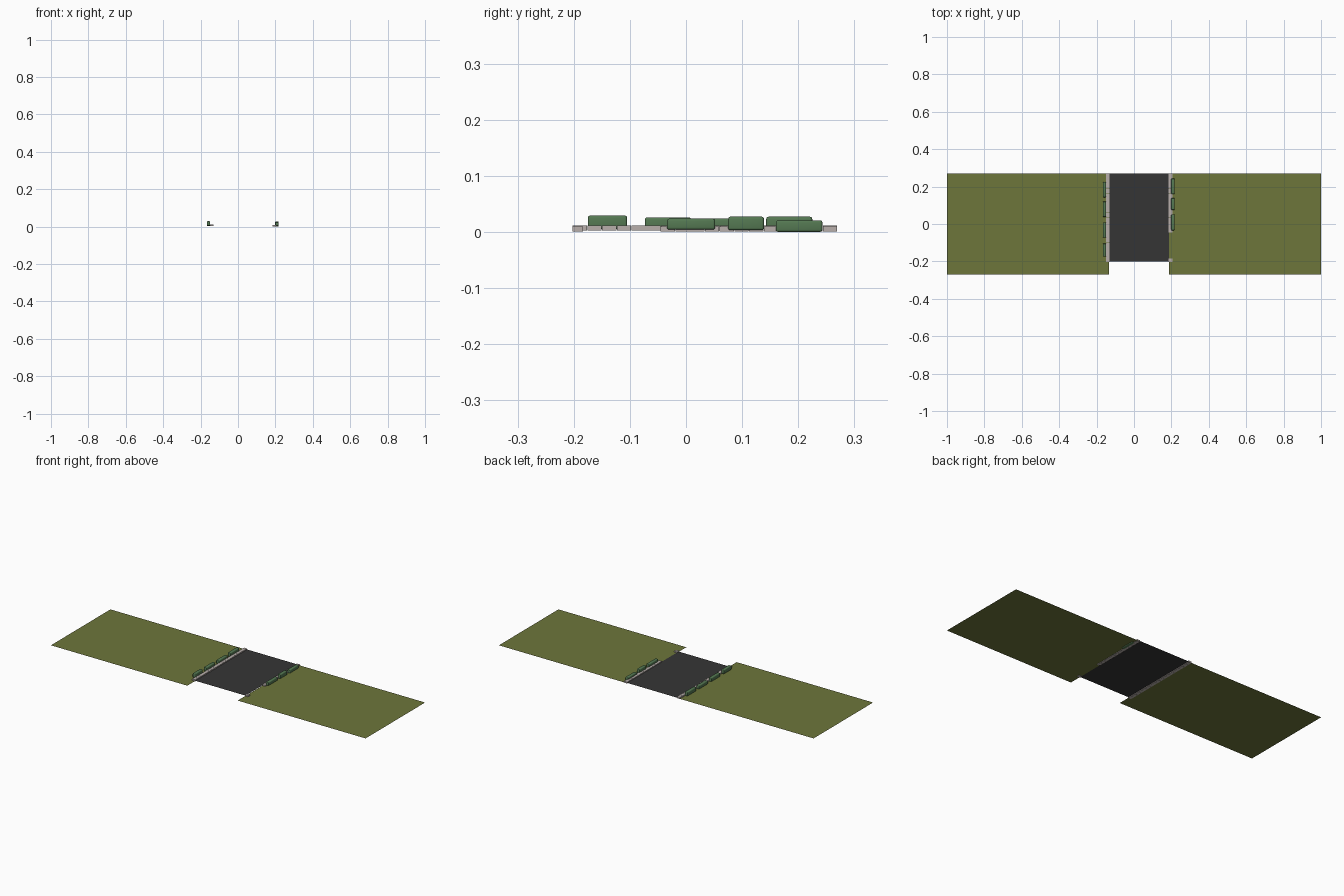
import bpy, bmesh

if "Cube" in bpy.data.objects:
    bpy.data.objects.remove(bpy.data.objects["Cube"])


def mat(name, col):
    m = bpy.data.materials.new(name)
    m.diffuse_color = (*col, 1)
    m.use_nodes = True
    m.node_tree.nodes["Principled BSDF"].inputs["Base Color"].default_value = m.diffuse_color
    return m


GRASS = mat("grass_green", (0.155, 0.18, 0.043))
ROAD = mat("asphalt", (0.036, 0.036, 0.036))
HEDGE = mat("hedge_green", (0.09, 0.19, 0.085))
STONE = mat("kerb_stone", (0.48, 0.43, 0.41))


def finish(name, bm, material):
    me = bpy.data.meshes.new(name)
    bm.to_mesh(me)
    bm.free()
    me.materials.append(material)
    ob = bpy.data.objects.new(name, me)
    bpy.context.collection.objects.link(ob)
    return ob


def plane(name, x0, x1, y0, y1, z, material):
    bm = bmesh.new()
    bm.faces.new([bm.verts.new(p) for p in
                  ((x0, y0, z), (x1, y0, z), (x1, y1, z), (x0, y1, z))])
    return finish(name, bm, material)


def box(name, x0, x1, y0, y1, z0, z1, material, bevel=0):
    bm = bmesh.new()
    bmesh.ops.create_cube(bm, size=1)
    for v in bm.verts:
        v.co = ((x0 + x1) / 2 + v.co.x * (x1 - x0),
                (y0 + y1) / 2 + v.co.y * (y1 - y0),
                (z0 + z1) / 2 + v.co.z * (z1 - z0))
    ob = finish(name, bm, material)
    if bevel:
        b = ob.modifiers.new("round", "BEVEL")
        b.width, b.segments = bevel, 3
        for p in ob.data.polygons:
            p.use_smooth = True
    return ob


# Lawns and road
plane("lawn_left", -1, -0.133, -0.27, 0.27, 0.003, GRASS)
plane("lawn_right", 0.187, 1, -0.27, 0.27, 0.003, GRASS)
plane("road", -0.133, 0.187, -0.2, 0.27, 0.005, ROAD)


# Kerbs made of short stones
def kerb(side, x0, x1, y0, y1, count, z0, z1):
    step = (y1 - y0) / count
    for i in range(count):
        box(f"kerb_stone_{side}_{i}", x0, x1, y0 + i * step,
            y0 + (i + 1) * step - 0.0008, z0, z1, STONE)


kerb("left", -0.15, -0.131, -0.202, 0.27, 18, 0.002, 0.011)
kerb("right", 0.185, 0.205, -0.045, 0.27, 12, 0.001, 0.0095)
box("kerb_stone_end", 0.185, 0.205, -0.202, -0.184, 0.001, 0.0095, STONE)

# Hedges: y range, bottom, top
left = [(-0.175, -0.105, 0.005, 0.029), (-0.073, 0.009, 0.004, 0.026),
        (0.038, 0.12, 0.004, 0.024), (0.143, 0.225, 0.004, 0.027)]
right = [(-0.034, 0.052, 0.004, 0.0235), (0.075, 0.139, 0.003, 0.027),
         (0.16, 0.243, 0.0, 0.0205)]
for side, x0, rows in (("left", -0.167, left), ("right", 0.199, right)):
    for i, (y0, y1, z0, z1) in enumerate(rows):
        box(f"hedge_{side}_{i}", x0, x0 + 0.018, y0, y1, z0, z1, HEDGE, 0.004)
